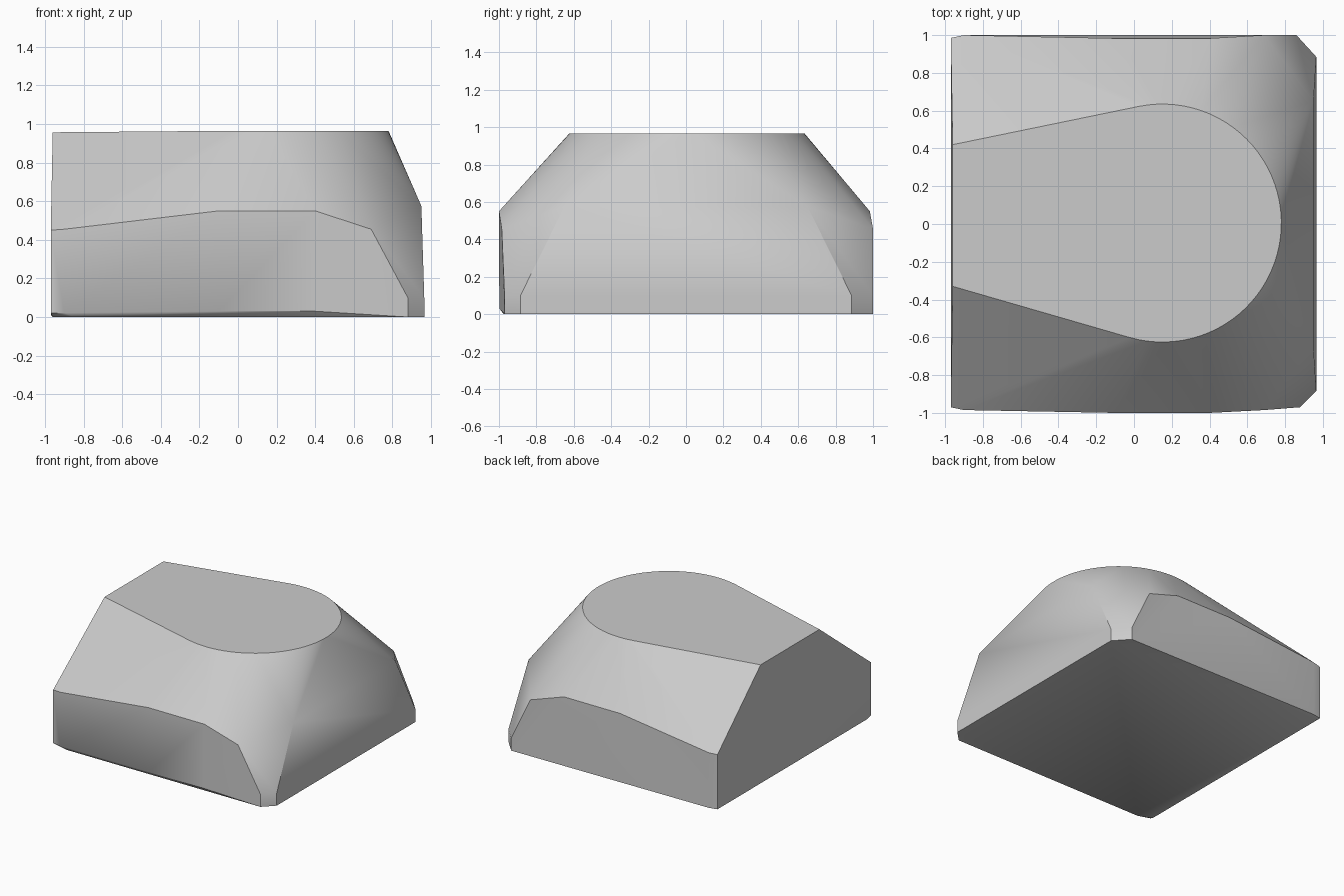
import bpy, bmesh, math

cube = bpy.data.objects.get("Cube")
if cube:
    bpy.data.objects.remove(cube, do_unlink=True)

# Plain grey material
grey = bpy.data.materials.new("plain grey")
grey.use_nodes = True
colour = (0.6, 0.6, 0.6, 1)
grey.diffuse_color = colour
grey.node_tree.nodes["Principled BSDF"].inputs["Base Color"].default_value = colour

# Flat teardrop top: round at one end, tapering to a straight edge at the other
TOP = 0.965
points = [(-0.96, -0.33, 0.957), (-0.96, 0.42, 0.957)]
START, END, STEPS = -106, 101, 48
for i in range(STEPS + 1):
    a = math.radians(START + (END - START) * i / STEPS)
    points.append((0.15 + 0.63 * math.cos(a), 0.005 + 0.63 * math.sin(a), TOP))

# Chamfered end wall, the same on both sides
for side in (-1, 1):
    points += [(0.95, side * 0.65, 0.575),
               (0.965, side * 0.885, 0.1), (0.965, side * 0.885, 0)]

# Front wall, bowed outwards, with its undercut lower edge
points += [(-0.97, -0.97, 0.45), (-0.9, -0.985, 0.455), (-0.1, -1, 0.55),
           (0.4, -1, 0.55), (0.69, -0.985, 0.455), (0.88, -0.97, 0.1),
           (0.88, -0.97, 0), (0.4, -0.998, 0.03), (-0.1, -0.998, 0.03),
           (-0.97, -0.97, 0.02), (-0.9, -0.985, 0.022),
           (-0.85, -0.975, 0), (-0.96, -0.93, 0)]

# Back wall, its middle pulled inwards after the hull is made
points += [(-0.97, 0.985, 0.45), (-0.9, 1, 0.455), (0.69, 1, 0.455),
           (0.86, 1, 0.1), (0.86, 1, 0), (-0.9, 1, 0.01), (-0.97, 0.985, 0.01),
           (-0.95, 0.97, 0), (-0.1, 1.002, 0.55), (0.4, 1.002, 0.55)]

bm = bmesh.new()
for p in points:
    bm.verts.new(p)
hull = bmesh.ops.convex_hull(bm, input=bm.verts)
loose = {g for g in hull["geom_interior"] + hull["geom_unused"]
         if isinstance(g, bmesh.types.BMVert)}
bmesh.ops.delete(bm, geom=list(loose), context="VERTS")
for v in bm.verts:
    if v.co.y > 1.001:
        v.co.y = 0.983
bmesh.ops.dissolve_limit(bm, angle_limit=math.radians(0.5),
                         verts=bm.verts, edges=bm.edges)
bmesh.ops.recalc_face_normals(bm, faces=bm.faces)

mesh = bpy.data.meshes.new("sloped_block")
bm.to_mesh(mesh)
bm.free()
mesh.materials.append(grey)
block = bpy.data.objects.new("sloped_block", mesh)
bpy.context.collection.objects.link(block)

# Smooth the rounded slope, keep the outline edges crisp
bpy.ops.object.select_all(action="DESELECT")
block.select_set(True)
bpy.context.view_layer.objects.active = block
bpy.ops.object.shade_smooth_by_angle(angle=math.radians(30))
